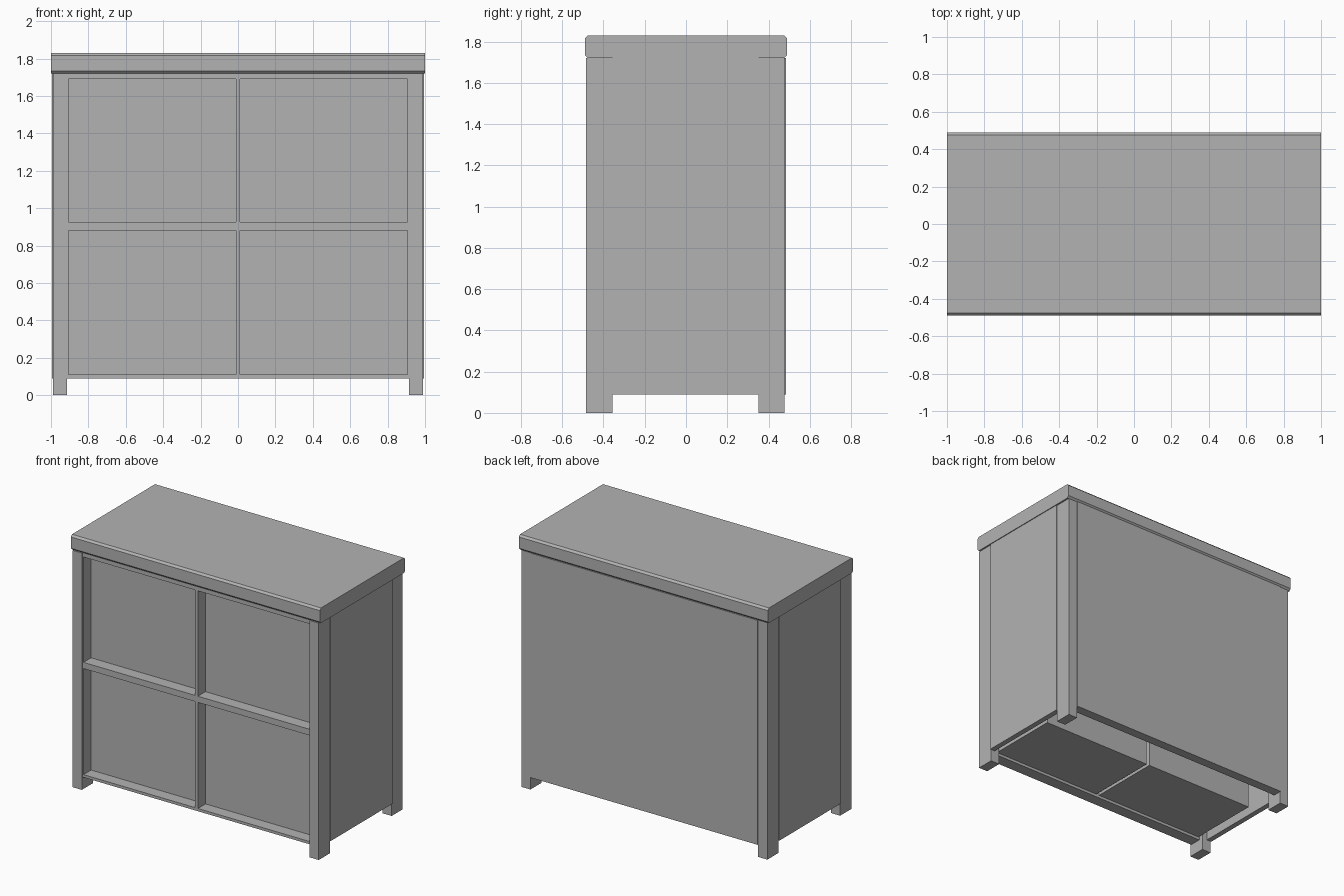
import bpy
import bmesh

# Remove the default cube
cube = bpy.data.objects.get("Cube")
if cube:
    bpy.data.objects.remove(cube, do_unlink=True)

GREY = (0.45, 0.45, 0.45, 1.0)
paint = bpy.data.materials.new("plain_grey")
paint.use_nodes = True
paint.diffuse_color = GREY
paint.node_tree.nodes["Principled BSDF"].inputs["Base Color"].default_value = GREY


def box(name, xs, ys, zs, chamfer=0.0):
    """Box from min/max ranges; chamfer cuts the edges running along x."""
    bm = bmesh.new()
    bmesh.ops.create_cube(bm, size=1)
    for v in bm.verts:
        v.co = [r[0] if c < 0 else r[1] for c, r in zip(v.co, (xs, ys, zs))]
    if chamfer:
        long_edges = [e for e in bm.edges
                      if abs(e.verts[0].co.x - e.verts[1].co.x) > 0.01]
        bmesh.ops.bevel(bm, geom=long_edges, offset=chamfer, segments=1,
                        affect='EDGES')
    mesh = bpy.data.meshes.new(name)
    bm.to_mesh(mesh)
    bm.free()
    mesh.materials.append(paint)
    obj = bpy.data.objects.new(name, mesh)
    bpy.context.collection.objects.link(obj)
    return obj


UNDER_TOP = 1.72
BASE = 0.09
FRAME_Y = (-0.477, -0.39)

# Top slab with chamfered long edges
box("top_slab", (-1, 1), (-0.49, 0.49), (UNDER_TOP, 1.83), chamfer=0.014)

# Corner posts and side panels, mirrored
for side, s in (("left", 1), ("right", -1)):
    def span(a, b):
        return tuple(sorted((s * a, s * b)))
    box(side + "_front_post", span(0.915, 0.988), (-0.485, -0.357), (0, UNDER_TOP))
    box(side + "_back_post", span(0.915, 0.988), (0.352, 0.478), (0, UNDER_TOP))
    box(side + "_side_panel", span(0.955, 0.994), (-0.357, 0.352), (BASE, UNDER_TOP))
    box(side + "_frame_stile", span(0.907, 0.915), FRAME_Y, (BASE, UNDER_TOP))

# Back panel, standing slightly proud of the posts
box("back_panel", (-0.915, 0.915), (0.415, 0.484), (BASE, UNDER_TOP))

# Front frame rails and divider
rails = {"bottom_rail": (BASE, 0.11), "middle_rail": (0.88, 0.925),
         "top_rail": (1.69, UNDER_TOP)}
for name, zs in rails.items():
    box(name, (-0.907, 0.907), FRAME_Y, zs)
for name, zs in (("lower_divider", (0.11, 0.88)), ("upper_divider", (0.925, 1.69))):
    box(name, (-0.012, 0.012), FRAME_Y, zs)

# Four recessed drawers
for row, zs in (("lower", (0.11, 0.88)), ("upper", (0.925, 1.69))):
    for side, xs in (("left", (0.012, 0.907)), ("right", (-0.907, -0.012))):
        box(f"{row}_{side}_drawer", xs, (FRAME_Y[1], 0.15), zs)
